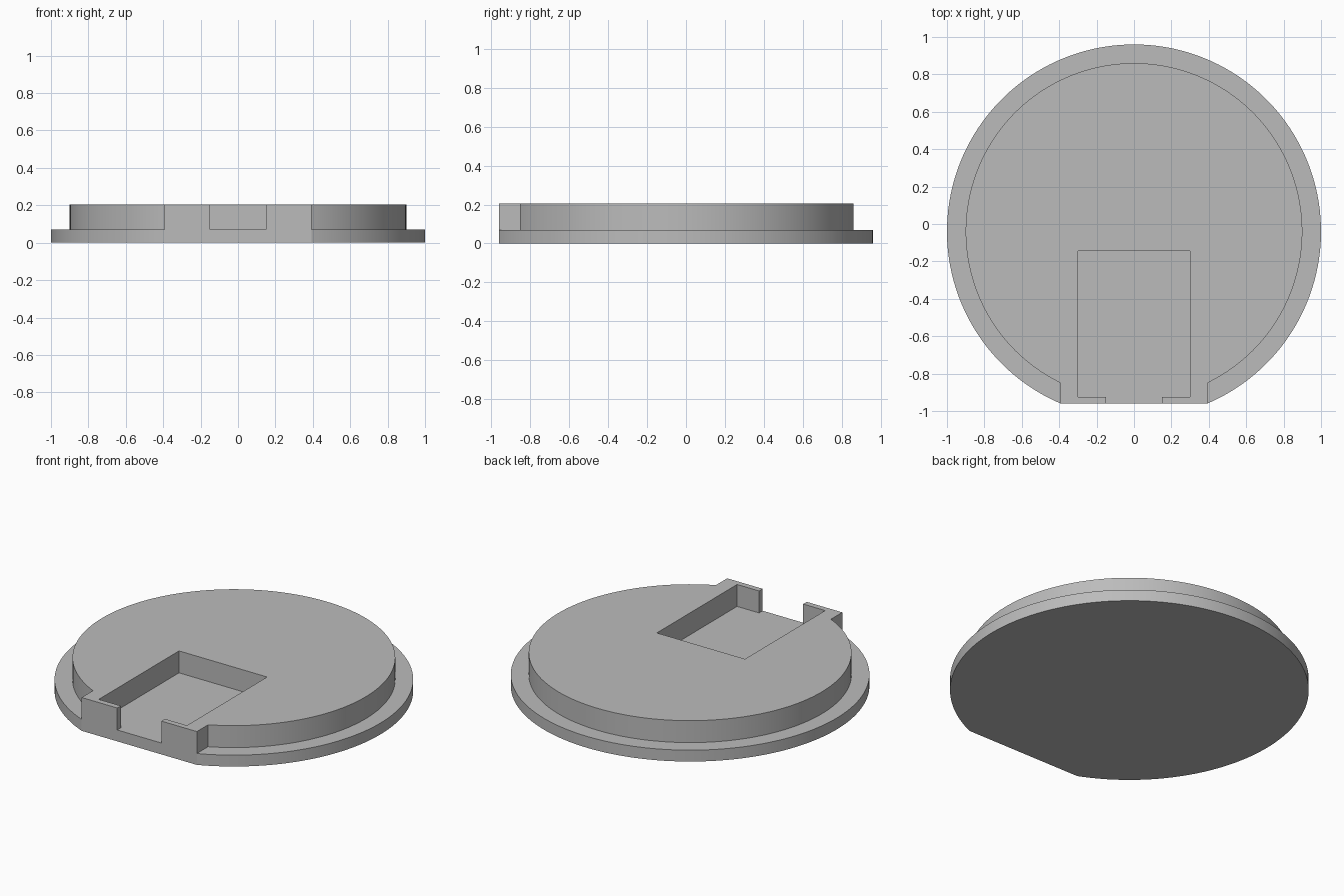
import bpy, bmesh, math

old = bpy.data.objects.get("Cube")
if old:
    bpy.data.objects.remove(old, do_unlink=True)

CENTRE_Y = -0.04
FRONT_Y = -0.96
RIM_Z, TOP_Z = 0.07, 0.205
FLAT_X = math.sqrt(1 - (FRONT_Y - CENTRE_Y) ** 2)

grey = bpy.data.materials.new("plain_grey")
grey.use_nodes = True
colour = (0.5, 0.5, 0.5, 1)
grey.diffuse_color = colour
grey.node_tree.nodes["Principled BSDF"].inputs["Base Color"].default_value = colour


def arc(radius, half_width, steps=128):
    """Arc running round the back, between the two ends x = +/-half_width at the front."""
    start = -math.acos(half_width / radius)
    sweep = math.pi - 2 * start
    angles = [start + sweep * i / steps for i in range(steps + 1)]
    return [(radius * math.cos(a), CENTRE_Y + radius * math.sin(a)) for a in angles]


def extrude_outline(name, outline, z0, z1, bottom=True):
    bm = bmesh.new()
    low = [bm.verts.new((x, y, z0)) for x, y in outline]
    high = [bm.verts.new((x, y, z1)) for x, y in outline]
    bm.faces.new(high)
    if bottom:
        bm.faces.new(low[::-1])
    for i in range(len(low)):
        j = (i + 1) % len(low)
        bm.faces.new((low[i], low[j], high[j], high[i]))
    mesh = bpy.data.meshes.new(name)
    bm.to_mesh(mesh)
    bm.free()
    mesh.materials.append(grey)
    obj = bpy.data.objects.new(name, mesh)
    bpy.context.collection.objects.link(obj)
    bpy.ops.object.select_all(action="DESELECT")
    obj.select_set(True)
    bpy.context.view_layer.objects.active = obj
    bpy.ops.object.shade_smooth_by_angle(angle=math.radians(20))
    return obj


# Base flange: disc with a flat cut across the front
extrude_outline("base_flange", arc(1.0, FLAT_X), 0, RIM_Z)

# Raised plate: disc with two front lugs, a rectangular pocket and a narrow mouth
right_half = [(-FLAT_X, FRONT_Y), (-0.15, FRONT_Y), (-0.15, -0.925),
              (-0.30, -0.925), (-0.30, -0.145)]
left_half = [(-x, y) for x, y in reversed(right_half)]
extrude_outline("raised_plate", arc(0.9, FLAT_X) + right_half + left_half,
                RIM_Z, TOP_Z, bottom=False)
